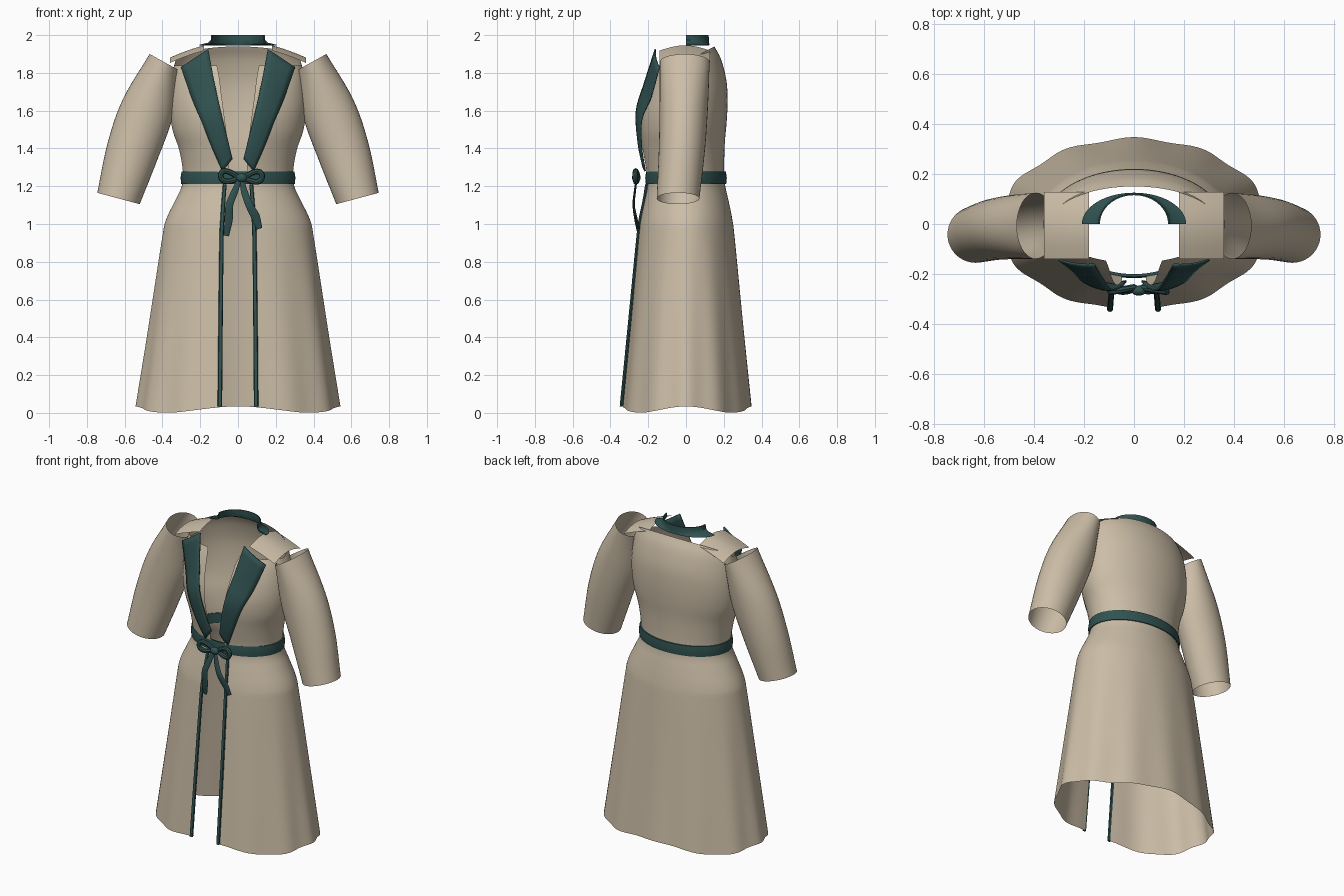
import bpy, math
from math import sin, cos, pi, asin, radians
from mathutils import Vector

if "Cube" in bpy.data.objects:
    bpy.data.objects.remove(bpy.data.objects["Cube"])


def material(name, rgb):
    m = bpy.data.materials.new(name)
    m.diffuse_color = (*rgb, 1)
    m.use_nodes = True
    m.node_tree.nodes["Principled BSDF"].inputs["Base Color"].default_value = m.diffuse_color
    return m


BEIGE = material("linen", (0.60, 0.51, 0.385))
GREEN = material("green_trim", (0.03, 0.085, 0.082))


def smooth(points, n):
    """Catmull-Rom interpolation through a few tuples."""
    P = [Vector(p) for p in points]
    P = [2 * P[0] - P[1]] + P + [2 * P[-1] - P[-2]]
    out = []
    for i in range(1, len(P) - 2):
        a, b, c, d = P[i - 1:i + 3]
        for k in range(n):
            t = k / n
            out.append(0.5 * (2 * b + (c - a) * t + (2 * a - 5 * b + 4 * c - d) * t * t
                              + (3 * b - a - 3 * c + d) * t ** 3))
    return out + [P[-2]]


def loft(name, rows, mat, ring=False, loop=False, caps=False, mirror=False, thick=0, flip=False):
    """Skin a grid of rows of points."""
    nr, nc = len(rows), len(rows[0])
    faces = []
    for r in range(nr if loop else nr - 1):
        for c in range(nc if ring else nc - 1):
            r2, c2 = (r + 1) % nr, (c + 1) % nc
            faces.append((r * nc + c, r * nc + c2, r2 * nc + c2, r2 * nc + c))
    if caps:
        faces += [tuple(range(nc))[::-1], tuple(range((nr - 1) * nc, nr * nc))]
    if flip:
        faces = [f[::-1] for f in faces]
    me = bpy.data.meshes.new(name)
    me.from_pydata([tuple(p) for row in rows for p in row], [], faces)
    me.polygons.foreach_set("use_smooth", [True] * len(me.polygons))
    me.set_sharp_from_angle(angle=radians(40))
    me.materials.append(mat)
    ob = bpy.data.objects.new(name, me)
    bpy.context.collection.objects.link(ob)
    if thick:
        s = ob.modifiers.new("thickness", 'SOLIDIFY')
        s.thickness, s.offset = thick, 0
    if mirror:
        ob.modifiers.new("mirror", 'MIRROR')
    return ob


def ribbon(name, path, widths, depth, closed=False, mirror=False):
    """Sweep a flat oval along a path lying roughly in the xz plane."""
    rows, n = [], len(path)
    for i, p in enumerate(path):
        a = path[(i - 1) % n] if closed or i else p
        b = path[(i + 1) % n] if closed or i < n - 1 else p
        t = (b - a).normalized()
        side = Vector((-t.z, 0, t.x)).normalized()
        f = i / (n - 1) * (len(widths) - 1)
        k = min(int(f), len(widths) - 2)
        w = widths[k] + (widths[k + 1] - widths[k]) * (f - k)
        rows.append([p + side * w * cos(q * pi / 4) + Vector((0, depth * sin(q * pi / 4), 0))
                     for q in range(8)])
    return loft(name, rows, GREEN, ring=True, loop=closed, caps=not closed, mirror=mirror)


# robe body: z, half width, front depth, back depth, half of front opening
profile = smooth([
    (0.0175, 0.535, 0.342, 0.342, 0.097), (0.5, 0.464, 0.297, 0.297, 0.09),
    (0.92, 0.402, 0.258, 0.258, 0.085), (1.02, 0.382, 0.246, 0.246, 0.083),
    (1.12, 0.335, 0.226, 0.226, 0.078), (1.2, 0.298, 0.21, 0.208, 0.07),
    (1.28, 0.292, 0.212, 0.202, 0.05), (1.4, 0.312, 0.232, 0.205, 0.05),
    (1.5, 0.345, 0.246, 0.215, 0.062), (1.6, 0.36, 0.245, 0.22, 0.075),
    (1.7, 0.36, 0.222, 0.214, 0.088), (1.8, 0.35, 0.185, 0.185, 0.1),
    (1.86, 0.335, 0.155, 0.15, 0.112)], 4)
rows = []
COLS = 96
for row in profile:
    z, rx, fy, by, gap = [float(row[i]) for i in range(5)] if len(row) == 5 else row
    a0 = asin(gap / rx)
    fold = max(0, 1 - z / 1.0)
    pts = []
    for j in range(COLS + 1):
        a = a0 + (2 * pi - 2 * a0) * j / COLS
        s, c = sin(a), -cos(a)
        k = 1 + 0.016 * fold * cos(12 * a) * s * s + 0.016 * fold * cos(12 * a) * c * c
        top = 1.84 + 0.10 * max(0, c) ** 0.8
        zz = z + 0.0175 * cos(4 * a) * max(0, 1 - z / 0.4)
        if z > 1.2:
            zz = 1.2 + (z - 1.2) * (top - 1.2) / 0.66
        x = rx * s * (k if abs(s) > 0.3 else 1)
        pts.append((x, (by if c > 0 else fy) * c * k, zz))
    rows.append(pts)
loft("robe_body", rows, BEIGE)

# sleeves: outer edge x,z / inner edge x,z / centre y / half depth
sleeve = smooth([(0.468, 1.90, 0.315, 1.815, -0.007, 0.132),
                 (0.61, 1.66, 0.345, 1.57, -0.012, 0.128),
                 (0.69, 1.43, 0.425, 1.345, -0.022, 0.122),
                 (0.745, 1.165, 0.52, 1.105, -0.042, 0.113)], 6)
rows = []
for xo, zo, xi, zi, yc, d in sleeve:
    rows.append([((xo + xi) / 2 + (xo - xi) / 2 * cos(a), yc + d * sin(a),
                  (zo + zi) / 2 + (zo - zi) / 2 * cos(a))
                 for a in (2 * pi * j / 40 for j in range(40))])
loft("sleeve", rows, BEIGE, ring=True, mirror=True, flip=True)

# shoulder yokes bridging front and back
rows = []
for i in range(7):
    t = i / 6
    rows.append([(0.18 + 0.18 * t, -0.14 + 0.268 * v,
                  1.918 - 0.05 * t - 0.015 * t * t + 0.028 * sin(pi * v))
                 for v in (j / 12 for j in range(13))])
loft("shoulder_yoke", rows, BEIGE, mirror=True)

# lapels: inner edge and outer edge
inner = smooth([(0.158, -0.162, 1.925), (0.125, -0.218, 1.75), (0.092, -0.262, 1.6),
                (0.055, -0.252, 1.45), (0.03, -0.228, 1.345)], 5)
outer = smooth([(0.302, -0.142, 1.83), (0.245, -0.186, 1.67), (0.195, -0.235, 1.55),
                (0.135, -0.235, 1.4), (0.082, -0.216, 1.28)], 5)
rows = [[a.lerp(b, t / 5) + Vector((0, -0.008 * sin(pi * t / 5), 0)) for t in range(6)]
        for a, b in zip(inner, outer)]
loft("lapel", rows, GREEN, mirror=True, thick=0.008, flip=True)

# front edge trims
trim = smooth([(0.096, -0.342, 0.035), (0.092, -0.296, 0.5), (0.087, -0.255, 0.92),
               (0.083, -0.243, 1.02), (0.077, -0.222, 1.12), (0.07, -0.207, 1.21)], 4)
ribbon("front_trim", trim, [0.012, 0.01], 0.009, mirror=True)

# belt
rows = []
for j in range(64):
    a = 2 * pi * j / 64
    rows.append([((0.288 + o) * cos(a), (0.2 + o) * sin(a), z)
                 for o, z in ((0, 1.213), (0.013, 1.213), (0.016, 1.245),
                              (0.011, 1.278), (0, 1.278))])
loft("belt", rows, GREEN, ring=True, loop=True, flip=True)

# back neck collar: half ring flaring at the ends
section = [(0.142, 0.120, 2.0), (0.143, 0.121, 1.975), (0.158, 0.122, 1.96),
           (0.208, 0.125, 1.948), (0.2, 0.119, 1.945), (0.15, 0.116, 1.953),
           (0.137, 0.115, 1.975), (0.136, 0.115, 2.0)]
rows = [[(rx * cos(pi * j / 32), ry * sin(pi * j / 32), z) for rx, ry, z in section]
        for j in range(33)]
loft("neck_collar", rows, GREEN, ring=True, caps=True)

# bow loops
for name, s, tilt in (("bow_loop_left", -1, 0.012), ("bow_loop_right", 1, 0.008)):
    path = []
    for j in range(28):
        a = 2 * pi * j / 28
        u = 0.5 - 0.5 * cos(a)
        path.append(Vector((0.018 + s * (0.018 + 0.092 * u), -0.262 + 0.008 * cos(a),
                            1.245 + tilt * u + 0.034 * sin(a) * (0.35 + 0.75 * u))))
    ribbon(name, path, [0.015, 0.015], 0.014, closed=True)

# bow tails
left = smooth([(0.008, -0.262, 1.235), (-0.018, -0.272, 1.17), (-0.045, -0.278, 1.1),
               (-0.05, -0.268, 1.02), (-0.062, -0.25, 0.937)], 5)
right = smooth([(0.02, -0.262, 1.235), (0.034, -0.27, 1.17), (0.06, -0.276, 1.1),
                (0.092, -0.264, 1.04), (0.113, -0.248, 0.975)], 5)
ribbon("bow_tail_left", left, [0.012, 0.018, 0.02, 0.022, 0.014], 0.005)
ribbon("bow_tail_right", right, [0.012, 0.018, 0.02, 0.024, 0.016], 0.005)

# bow knot
rows = [[(0.019 + 0.03 * sin(p) * cos(q), -0.266 + 0.02 * sin(p) * sin(q), 1.245 + 0.023 * cos(p))
         for q in (2 * pi * j / 20 for j in range(20))]
        for p in (0.02 + (pi - 0.04) * i / 12 for i in range(13))]
loft("bow_knot", rows, GREEN, ring=True, caps=True, flip=True)
